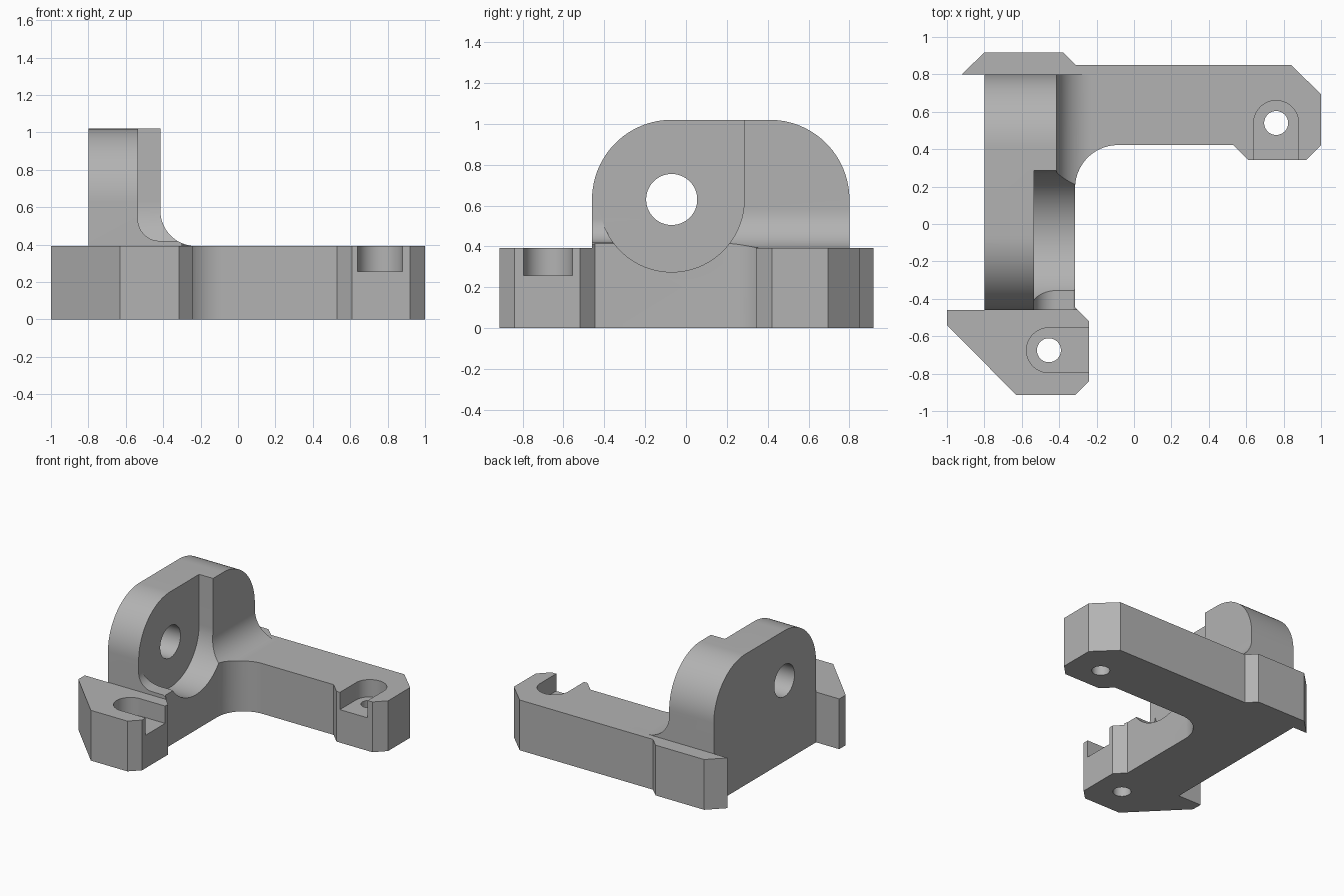
import bpy, bmesh, math

cube = bpy.data.objects.get("Cube")
if cube:
    bpy.data.objects.remove(cube, do_unlink=True)

grey = bpy.data.materials.new("plain grey")
grey.use_nodes = True
colour = (0.45, 0.45, 0.45, 1)
grey.diffuse_color = colour
grey.node_tree.nodes["Principled BSDF"].inputs["Base Color"].default_value = colour


def arc(cu, cv, r, start, end, steps=24):
    """Points along an arc, angles in degrees."""
    angles = [math.radians(start + (end - start) * i / steps) for i in range(steps + 1)]
    return [(cu + r * math.cos(a), cv + r * math.sin(a)) for a in angles]


def circle(cu, cv, r):
    return arc(cu, cv, r, 0, 360, 64)[:-1]


def prism(name, profile, axis, low, high):
    """Extrude a 2D profile along one axis."""
    place = {"x": lambda u, v, t: (t, u, v),
             "y": lambda u, v, t: (u, t, v),
             "z": lambda u, v, t: (u, v, t)}[axis]
    bm = bmesh.new()
    face = bm.faces.new([bm.verts.new(place(u, v, low)) for u, v in profile])
    new = bmesh.ops.extrude_face_region(bm, geom=[face])["geom"]
    for v in new:
        if isinstance(v, bmesh.types.BMVert):
            v.co["xyz".index(axis)] = high
    bmesh.ops.recalc_face_normals(bm, faces=bm.faces)
    mesh = bpy.data.meshes.new(name)
    bm.to_mesh(mesh)
    bm.free()
    mesh.materials.append(grey)
    obj = bpy.data.objects.new(name, mesh)
    bpy.context.collection.objects.link(obj)
    return obj


def combine(target, tool, operation):
    """Apply a boolean and discard the tool."""
    mod = target.modifiers.new(operation, "BOOLEAN")
    mod.object, mod.operation, mod.solver = tool, operation, "EXACT"
    graph = bpy.context.evaluated_depsgraph_get()
    target.data = bpy.data.meshes.new_from_object(target.evaluated_get(graph))
    target.modifiers.clear()
    bpy.data.objects.remove(tool, do_unlink=True)


BASE, TOP = 0.392, 1.02
FRONT, BACK, LEFT, WALL = -0.46, 0.8, -0.8, -0.415
PIVOT_Y, PIVOT_Z = -0.07, 0.63

# L-shaped base outline with chamfered feet and a rounded inner corner
outline = [(-1, FRONT), (-1, -0.54), (-0.63, -0.914), (-0.315, -0.914),
           (-0.24, -0.84), (-0.24, -0.52), (-0.315, -0.445)]
outline += arc(-0.085, 0.192, 0.23, 180, 90)
outline += [(0.53, 0.422), (0.61, 0.342), (0.92, 0.342), (1, 0.422), (1, 0.694),
            (0.84, 0.85), (-0.31, 0.85), (-0.38, 0.918), (LEFT, 0.918),
            (-0.92, BACK), (LEFT, BACK), (LEFT, FRONT)]
bracket = prism("bracket", outline, "z", 0, BASE)

# upright lug with a fillet down to the base
fillet = arc(WALL + 0.19, BASE + 0.19, 0.19, 180, 270)
lug = prism("lug", [(LEFT, 0.1), (LEFT, 1.2), (WALL, 1.2)] + fillet
            + [(WALL + 0.19, 0.1)], "y", FRONT, BACK)
rounded = [(FRONT, 0), (BACK, 0)] + arc(BACK - 0.39, PIVOT_Z, 0.39, 0, 90)
rounded += arc(FRONT + 0.39, PIVOT_Z, 0.39, 90, 180)
combine(lug, prism("lug_side", rounded, "x", -1.2, 0.3), "INTERSECT")
combine(lug, prism("lug_plan", outline, "z", -0.2, 1.5), "INTERSECT")
combine(bracket, lug, "UNION")

# round-bottomed recess in the lug face, open at the top and front
r, floor_x = 0.355, -0.535
recess = [(PIVOT_Y + r, 1.3), (PIVOT_Y - r, 1.3)] + arc(PIVOT_Y, PIVOT_Z, r, 180, 360, 48)
combine(bracket, prism("recess", recess, "x", floor_x, 0), "DIFFERENCE")
ledge = [(0, 1.3), (floor_x, 1.3)] + arc(floor_x + 0.115, 0.535, 0.115, 180, 270) + [(0, 0.42)]
combine(bracket, prism("recess_front", ledge, "y", -0.6, PIVOT_Y), "DIFFERENCE")

# pivot hole
combine(bracket, prism("pivot_hole", circle(PIVOT_Y, PIVOT_Z, 0.125), "x", -1.2, 0),
        "DIFFERENCE")

# screw holes, each with an open-ended counterbore
back_slot = arc(0.76, 0.54, 0.12, 0, 180, 32) + [(0.64, 0.2), (0.88, 0.2)]
front_slot = arc(-0.455, -0.675, 0.12, 90, 270, 32) + [(-0.1, -0.795), (-0.1, -0.555)]
for x, y, slot in ((0.76, 0.54, back_slot), (-0.455, -0.675, front_slot)):
    combine(bracket, prism("counterbore", slot, "z", 0.257, 0.7), "DIFFERENCE")
    combine(bracket, prism("screw_hole", circle(x, y, 0.064), "z", -0.2, 0.7), "DIFFERENCE")

# smooth the curves, keep edges sharp
bpy.ops.object.select_all(action="DESELECT")
bracket.select_set(True)
bpy.context.view_layer.objects.active = bracket
bpy.ops.object.shade_smooth_by_angle(angle=math.radians(20))
